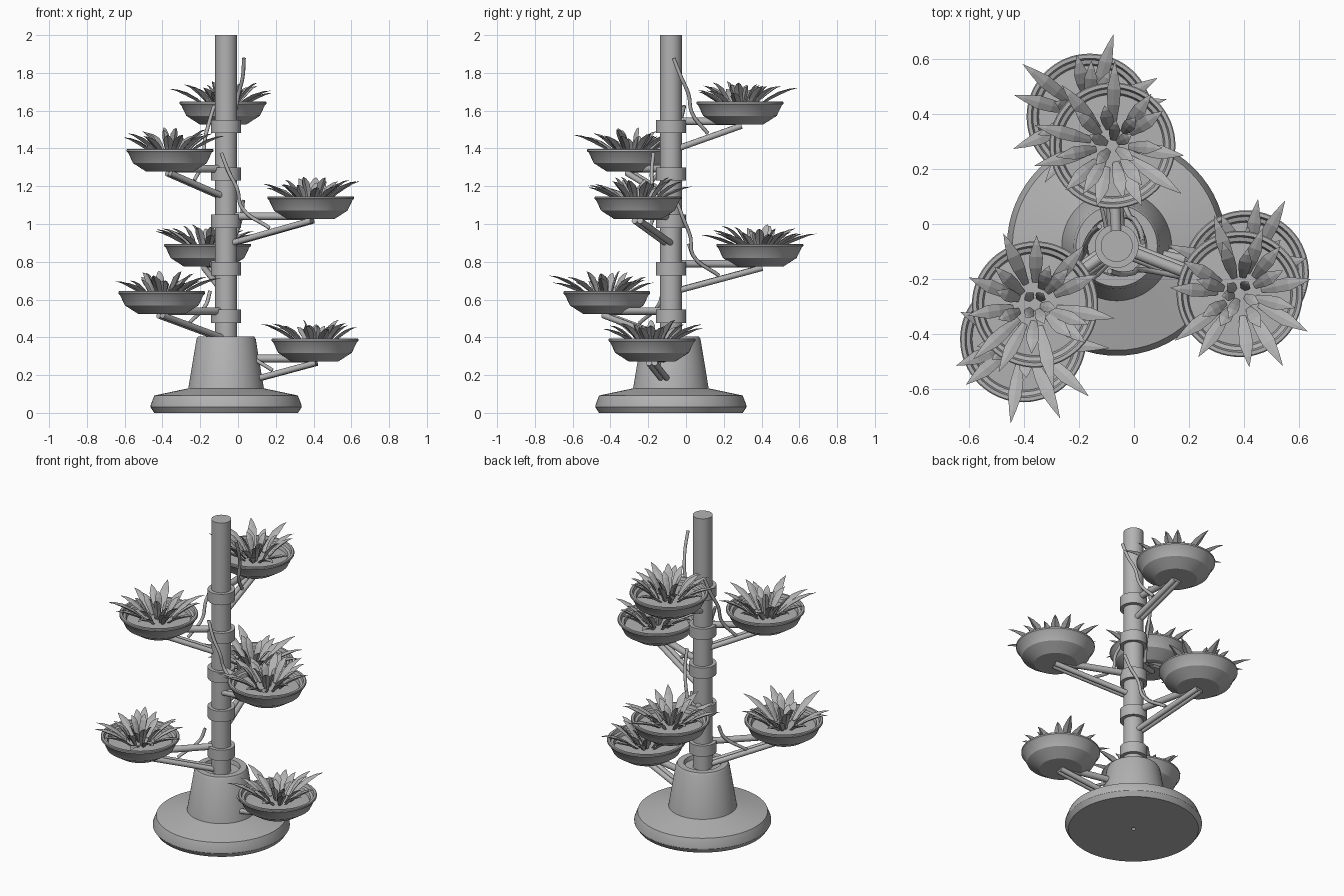
import bpy, bmesh, math, random
from mathutils import Vector, Matrix

random.seed(4)
old = bpy.data.objects.get("Cube")
if old:
    bpy.data.objects.remove(old, do_unlink=True)

grey = bpy.data.materials.new("plain grey")
grey.use_nodes = True
COLOUR = (0.45, 0.45, 0.45, 1)
grey.diffuse_color = COLOUR
grey.node_tree.nodes["Principled BSDF"].inputs["Base Color"].default_value = COLOUR

AXIS = Vector((-0.063, -0.08, 0))


def finish(name, bm, smooth=True):
    bmesh.ops.recalc_face_normals(bm, faces=bm.faces)
    mesh = bpy.data.meshes.new(name)
    bm.to_mesh(mesh)
    bm.free()
    mesh.materials.append(grey)
    obj = bpy.data.objects.new(name, mesh)
    bpy.context.collection.objects.link(obj)
    if smooth:
        bpy.ops.object.select_all(action="DESELECT")
        obj.select_set(True)
        bpy.context.view_layer.objects.active = obj
        bpy.ops.object.shade_smooth_by_angle(angle=math.radians(30))
    return obj


def lathe(name, profile, origin, steps=64):
    """Spin a (radius, height) profile around a vertical axis."""
    bm = bmesh.new()
    verts = [bm.verts.new((r, 0, z)) for r, z in profile]
    edges = [bm.edges.new(pair) for pair in zip(verts, verts[1:])]
    bmesh.ops.spin(bm, geom=verts + edges, cent=(0, 0, 0), axis=(0, 0, 1),
                   angle=math.tau, steps=steps)
    bmesh.ops.remove_doubles(bm, verts=bm.verts, dist=0.0001)
    obj = finish(name, bm)
    obj.location = origin
    return obj


def rod(name, start, end, radius):
    span = end - start
    bm = bmesh.new()
    bmesh.ops.create_cone(bm, cap_ends=True, segments=20, radius1=radius,
                          radius2=radius, depth=span.length)
    turn = span.to_track_quat("Z", "Y").to_matrix().to_4x4()
    bm.transform(Matrix.Translation((start + end) / 2) @ turn)
    return finish(name, bm)


def hose(name, points, radius=0.01):
    curve = bpy.data.curves.new(name, "CURVE")
    curve.dimensions = "3D"
    curve.bevel_depth = radius
    curve.bevel_resolution = 2
    curve.use_fill_caps = True
    spline = curve.splines.new("BEZIER")
    spline.bezier_points.add(len(points) - 1)
    for knot, point in zip(spline.bezier_points, points):
        knot.co = point
        knot.handle_left_type = knot.handle_right_type = "AUTO"
    curve.materials.append(grey)
    obj = bpy.data.objects.new(name, curve)
    bpy.context.collection.objects.link(obj)


def add_leaf(bm, heading, root, reach, rise, width):
    """Pointed leaf with a diamond section, arching away from the centre."""
    out = Vector((math.cos(heading), math.sin(heading), 0))
    side = Vector((-out.y, out.x, 0))
    base = out * root + Vector((0, 0, -0.035))
    rings = []
    for t, wide in ((0, 0.45), (0.3, 0.9), (0.55, 1), (0.8, 0.5), (1, 0.02)):
        lift = rise * (1.9 * t - 0.9 * t * t)
        mid = base + out * (reach - root) * t + Vector((0, 0, lift))
        up = Vector((0, 0, 1)) * 0.5 - out * min(rise * 2, 0.5)
        half = width * wide / 2
        rings.append([bm.verts.new(mid + offset) for offset in
                      (side * half, up * half * 0.3, -side * half, -up * half)])
    for a, b in zip(rings, rings[1:]):
        for i in range(4):
            j = (i + 1) % 4
            bm.faces.new((a[i], a[j], b[j], b[i]))
    bm.faces.new(rings[0])
    bm.faces.new(rings[-1])


def plant(name, origin, turn):
    bm = bmesh.new()
    # count, root radius, reach range, rise range, width
    for count, root, reach, rise, width in (
            (11, 0.08, (0.22, 0.32), (0.08, 0.12), 0.05),
            (8, 0.06, (0.13, 0.21), (0.09, 0.14), 0.048),
            (5, 0.02, (0.05, 0.10), (0.08, 0.15), 0.042)):
        for i in range(count):
            heading = (i + random.uniform(-0.3, 0.3)) / count * math.tau + turn
            add_leaf(bm, heading, root, random.uniform(*reach),
                     random.uniform(*rise), width)
    finish(name, bm, smooth=False).location = origin


# Stand
lathe("base", [(0.012, 0.06), (0.012, 0), (0.38, 0), (0.4, 0.03), (0.4, 0.04),
               (0.38, 0.092), (0.2, 0.13), (0.157, 0.39), (0.148, 0.405),
               (0.11, 0.405), (0.105, 0.38), (0.05, 0.38)], AXIS)
lathe("pole", [(0, 0.06), (0.058, 0.06), (0.058, 2), (0, 2)], AXIS, 40)

BOWL = [(0, -0.12), (0.125, -0.12), (0.195, -0.075), (0.221, -0.02),
        (0.23, -0.012), (0.23, -0.003), (0.226, 0), (0.213, 0), (0.207, -0.018),
        (0.192, -0.022), (0.186, -0.042), (0, -0.036)]
LONG_HOSE = [(0.01, -0.095, 0.23), (0.05, -0.09, 0.13), (0.09, -0.07, 0.04),
             (0.11, -0.05, -0.06)]
SHORT_HOSE = [(0.09, -0.03, 0), (0.12, -0.03, -0.07)]

# Six tiers spiral up the pole, each with a collar, bracket, bowl and plant
for tier in range(6):
    rim = 0.393 + 0.251 * tier
    radius = 0.481 if tier < 4 else 0.366
    angle = math.radians(-12 - 123.1 * tier)
    out = Vector((math.cos(angle), math.sin(angle), 0))
    side = Vector((-out.y, out.x, 0))

    def place(u, v, w):
        return AXIS + out * u + side * v + Vector((0, 0, rim + w))

    tag = f"_{tier + 1}"
    lathe("collar" + tag, [(0.055, -0.035), (0.08, -0.035), (0.08, 0.035),
                           (0.055, 0.035)], place(0, 0, -0.132), 40)
    rod("arm" + tag, place(0.04, 0, -0.105), place(radius, 0, -0.105), 0.02)
    for sign in (-1, 1):
        rod("strut" + tag, place(0.045, sign * 0.016, -0.245),
            place(radius + 0.008, sign * 0.016, -0.128), 0.016)
    lathe("bowl" + tag, BOWL, place(radius, 0, 0))
    plant("plant" + tag, place(radius, 0, 0), angle)
    tail = (radius * 0.53, -0.02, -0.168)
    if tier < 3:
        hose("short_hose" + tag, [place(*p) for p in SHORT_HOSE + [tail]])
    if tier > 1:
        hose("long_hose" + tag, [place(*p) for p in LONG_HOSE + [tail]])
